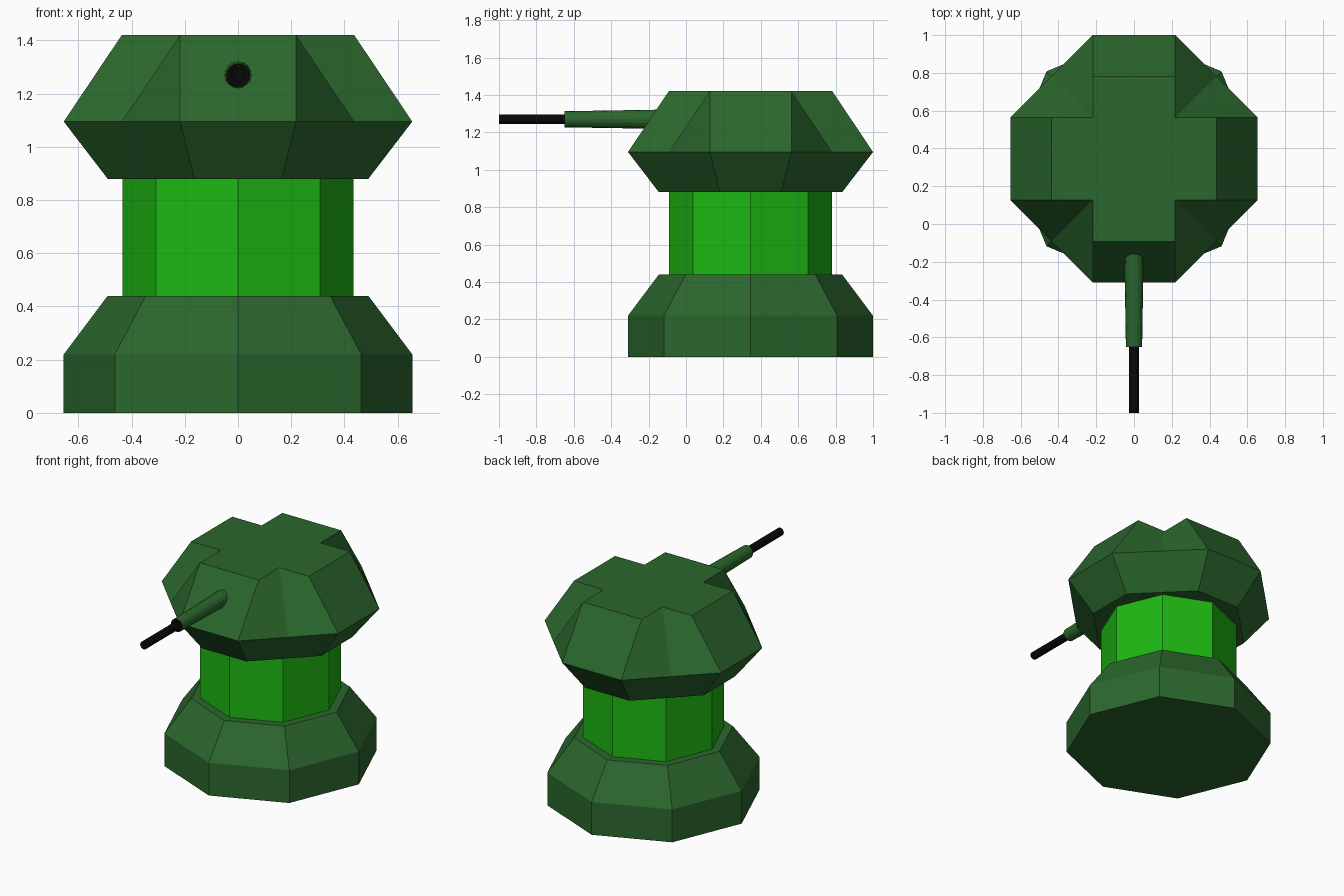
import bpy
from math import sin, cos, pi

if "Cube" in bpy.data.objects:
    bpy.data.objects.remove(bpy.data.objects["Cube"])

CY = 0.345          # turret axis sits behind the origin because of the long gun


def material(name, rgb):
    m = bpy.data.materials.new(name)
    m.diffuse_color = (*rgb, 1)
    m.use_nodes = True
    m.node_tree.nodes["Principled BSDF"].inputs["Base Color"].default_value = m.diffuse_color
    return m


dark_green = material("dark_green", (0.024, 0.135, 0.026))
bright_green = material("bright_green", (0.012, 0.48, 0.006))
black = material("black", (0.002, 0.002, 0.002))


def add_mesh(name, verts, faces, mats):
    me = bpy.data.meshes.new(name)
    me.from_pydata(verts, [], faces)
    for m in mats:
        me.materials.append(m)
    ob = bpy.data.objects.new(name, me)
    bpy.context.collection.objects.link(ob)
    return ob


def loft(name, rings, mats):
    """Skin a stack of equal-length vertex rings and cap both ends."""
    n = len(rings[0])
    verts = [v for r in rings for v in r]
    faces = [(k * n + i, k * n + (i + 1) % n, (k + 1) * n + (i + 1) % n, (k + 1) * n + i)
             for k in range(len(rings) - 1) for i in range(n)]
    faces.append(tuple(reversed(range(n))))
    faces.append(tuple(range(len(verts) - n, len(verts))))
    return add_mesh(name, verts, faces, mats)


def octagon(r, z):
    return [(r * cos(i * pi / 4), CY + r * sin(i * pi / 4), z) for i in range(8)]


def barrel_ring(r, y, n=16):
    return [(r * cos(2 * pi * i / n), y, 1.27 + r * sin(2 * pi * i / n)) for i in range(n)]


# Base and neck
loft("base", [octagon(0.655, 0), octagon(0.655, 0.22), octagon(0.49, 0.44)], [dark_green])
loft("neck", [octagon(0.435, 0.44), octagon(0.435, 0.88)], [bright_green])

# Head: clipped-square underside and waist, cross-shaped roof.
# One quarter holds three points per ring, turned four times.
R, H, A = 0.655, 0.437, 0.218
quarter = {
    "low": [(0.49, -0.164), (0.49, 0.164), (0.327, 0.327)],
    "mid": [(R, -A), (R, A), (H, H)],
    "top": [(H, -A), (H, A), (A, A)],
}
height = {"low": 0.88, "mid": 1.095, "top": 1.42}
verts = []
for key in ("low", "mid", "top"):
    for q in range(4):
        c, s = round(cos(q * pi / 2)), round(sin(q * pi / 2))
        verts += [(c * x - s * y, CY + s * x + c * y, height[key]) for x, y in quarter[key]]
low, mid, top = 0, 12, 24
faces = [tuple(reversed(range(12))), tuple(range(24, 36))]
for i in range(12):
    j = (i + 1) % 12
    faces.append((low + i, low + j, mid + j, mid + i))
    if i % 3 == 1:      # fold from arm corner to the waist midpoint
        faces.append((top + i, mid + i, mid + j, top + j))
    else:
        faces.append((mid + i, mid + j, top + j, top + i))
add_mesh("head", verts, faces, [dark_green])

# Gun: tapered sleeve with a black end face, and a thin muzzle
sleeve = loft("gun_sleeve", [barrel_ring(0.052, -0.10), barrel_ring(0.043, -0.65)],
              [dark_green, black])
sleeve.data.polygons[-1].material_index = 1
loft("gun_muzzle", [barrel_ring(0.026, -0.60), barrel_ring(0.026, -1.0)], [black])
